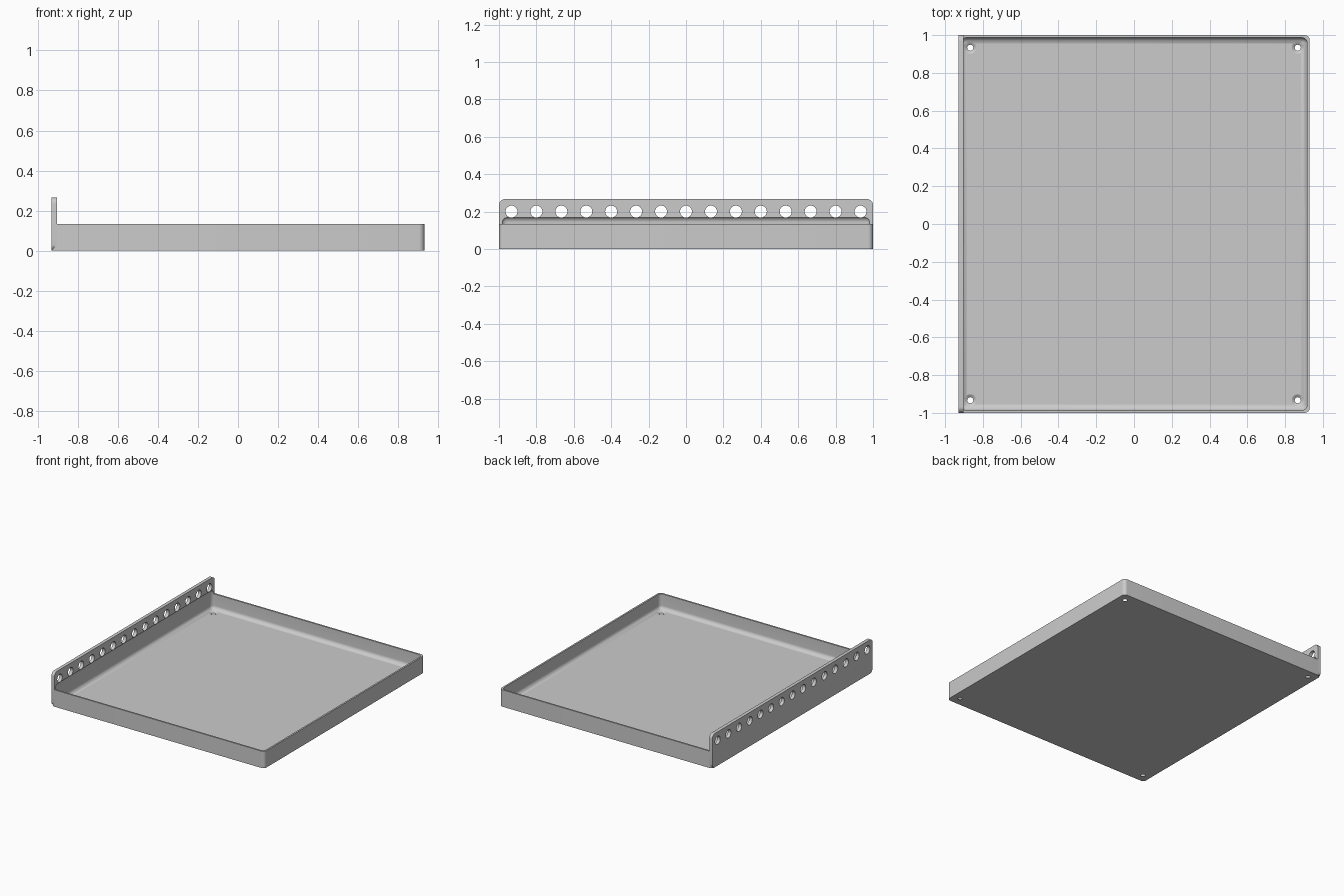
import bpy, bmesh, math
from mathutils import Matrix, Vector

cube = bpy.data.objects.get("Cube")
if cube:
    bpy.data.objects.remove(cube, do_unlink=True)

HALF_X, HALF_Y = 0.93, 1.0
WALL, PLATE = 0.0133, 0.0267
TRAY_H, PLATE_H = 0.133, 0.267

grey = bpy.data.materials.new("light_grey")
grey.use_nodes = True
colour = (0.6, 0.6, 0.6, 1)
grey.diffuse_color = colour
grey.node_tree.nodes["Principled BSDF"].inputs["Base Color"].default_value = colour


def finish(name, bm):
    mesh = bpy.data.meshes.new(name)
    bm.to_mesh(mesh)
    bm.free()
    mesh.materials.append(grey)
    obj = bpy.data.objects.new(name, mesh)
    bpy.context.collection.objects.link(obj)
    return obj


def rounded_box(name, low, high, radius, axis=None, segments=8):
    """Box with the edges along one axis rounded, or all edges if none is given."""
    low, high = Vector(low), Vector(high)
    bm = bmesh.new()
    bmesh.ops.create_cube(bm, size=1)
    for v in bm.verts:
        v.co = (low + high) / 2 + v.co * (high - low)
    edges = [e for e in bm.edges if axis is None
             or abs((e.verts[0].co - e.verts[1].co)[axis]) > 1e-5]
    bmesh.ops.bevel(bm, geom=edges, offset=radius, segments=segments,
                    profile=0.5, affect='EDGES')
    return finish(name, bm)


def add_cone(bm, r1, r2, depth, matrix):
    bmesh.ops.create_cone(bm, cap_ends=True, segments=32, radius1=r1,
                          radius2=r2, depth=depth, matrix=matrix)


def boolean(target, other, operation):
    mod = target.modifiers.new(operation.lower(), 'BOOLEAN')
    mod.operation = operation
    mod.solver = 'EXACT'
    mod.object = other
    bpy.context.view_layer.objects.active = target
    bpy.ops.object.modifier_apply(modifier=mod.name)
    bpy.data.objects.remove(other, do_unlink=True)


# Tray body and the taller mounting plate on its right side
tray = rounded_box("tray", (-HALF_X, -HALF_Y, 0), (HALF_X, HALF_Y, TRAY_H), 0.027, axis=2)
plate = rounded_box("mounting_plate", (-HALF_X, -HALF_Y, 0),
                    (-HALF_X + PLATE, HALF_Y, PLATE_H), 0.033, axis=0)
boolean(tray, plate, 'UNION')

# Hollow with filleted edges, slightly recessed into the plate
hollow = rounded_box("hollow", (-HALF_X + WALL, -HALF_Y + WALL, WALL),
                     (HALF_X - WALL, HALF_Y - WALL, 0.173), 0.03)
boolean(tray, hollow, 'DIFFERENCE')

# Row of holes through the plate
bm = bmesh.new()
for i in range(-7, 8):
    add_cone(bm, 0.032, 0.032, 0.2, Matrix.Translation((-HALF_X, i * 0.1333, 0.2))
             @ Matrix.Rotation(math.pi / 2, 4, 'Y'))
boolean(tray, finish("plate_holes", bm), 'DIFFERENCE')

# Corner screw holes, then their countersinks
through, sinks = bmesh.new(), bmesh.new()
for x in (-0.867, 0.867):
    for y in (-0.933, 0.933):
        add_cone(through, 0.016, 0.016, 0.08, Matrix.Translation((x, y, 0)))
        add_cone(sinks, 0.012, 0.036, 0.0155, Matrix.Translation((x, y, WALL / 2 + 0.002)))
boolean(tray, finish("screw_holes", through), 'DIFFERENCE')
boolean(tray, finish("countersinks", sinks), 'DIFFERENCE')

# Smooth fillets, sharp edges
bpy.ops.object.select_all(action='DESELECT')
tray.select_set(True)
bpy.context.view_layer.objects.active = tray
bpy.ops.object.shade_smooth_by_angle(angle=math.radians(30))
